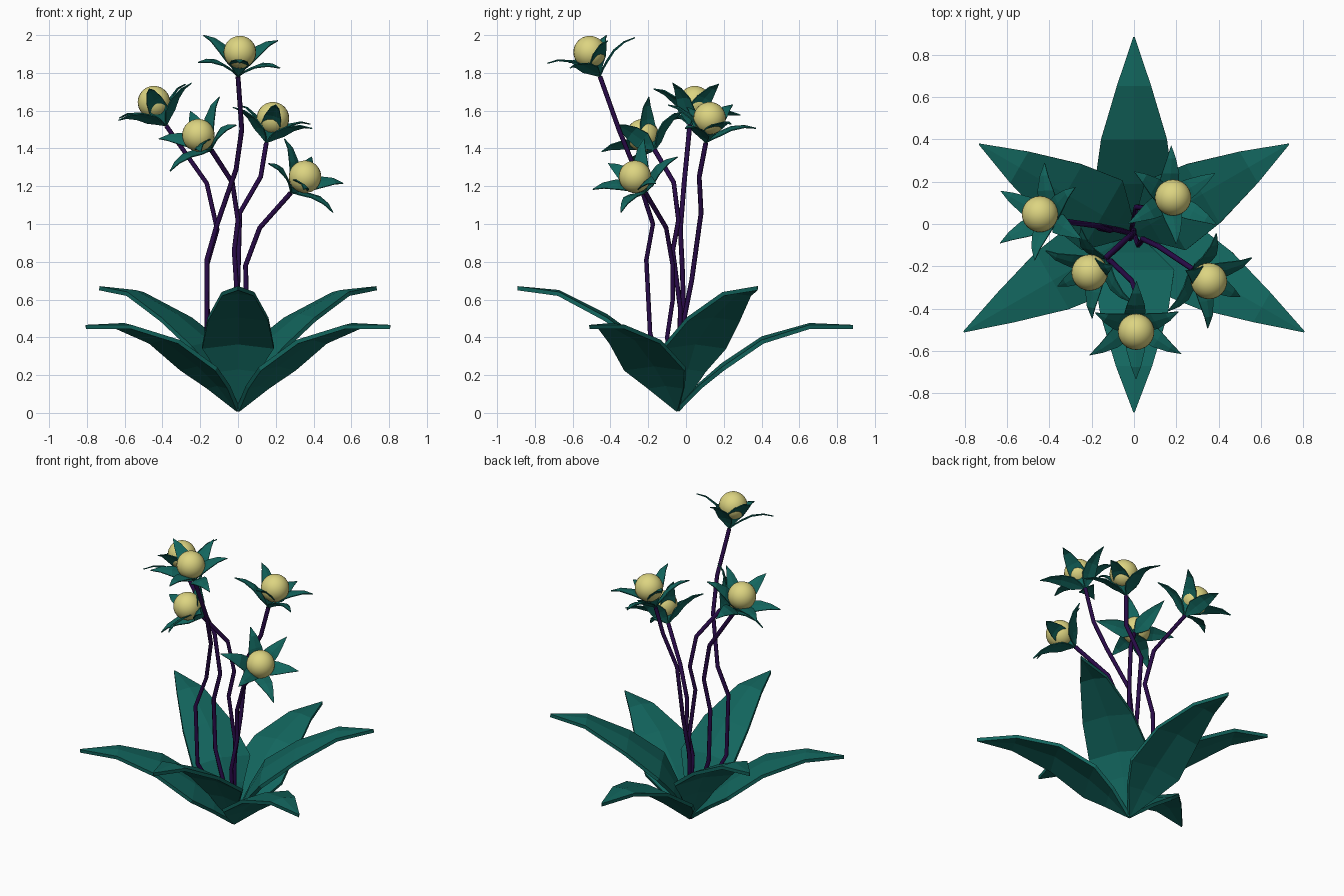
import bpy, bmesh
from math import radians
from mathutils import Vector, Matrix

cube = bpy.data.objects.get("Cube")
if cube:
    bpy.data.objects.remove(cube, do_unlink=True)


def material(name, rgb):
    mat = bpy.data.materials.new(name)
    mat.use_nodes = True
    mat.diffuse_color = (*rgb, 1)
    mat.node_tree.nodes["Principled BSDF"].inputs["Base Color"].default_value = (*rgb, 1)
    return mat


TEAL = material("teal_leaf", (0.006, 0.13, 0.11))
PURPLE = material("dark_purple_stem", (0.022, 0.003, 0.065))
YELLOW = material("pale_yellow_berry", (0.72, 0.66, 0.22))


def link(name, data):
    obj = bpy.data.objects.new(name, data)
    bpy.context.collection.objects.link(obj)
    return obj


# Leaf stations: distance out, half width, height
LOW = [(0, .004, 0), (.12, .11, .135), (.24, .185, .24), (.45, .155, .38),
       (.70, .08, .45), (.93, .002, .44)]
HIGH = [(0, .004, 0), (.10, .11, .22), (.18, .19, .355), (.38, .16, .50),
        (.63, .085, .625), (.847, .002, .645)]


def leaf_mesh(name, stations):
    """Folded strip with a raised midrib, pointing along +x."""
    bm = bmesh.new()
    rows = [[bm.verts.new((r, side * w, z - abs(side) * w * .12)) for side in (-1, 0, 1)]
            for r, w, z in stations]
    for a, b in zip(rows, rows[1:]):
        for i in range(2):
            bm.faces.new((a[i], b[i], b[i + 1], a[i + 1]))
    mesh = bpy.data.meshes.new(name)
    bm.to_mesh(mesh)
    bm.free()
    mesh.materials.append(TEAL)
    return mesh


LEAVES = [leaf_mesh("low_leaf", LOW), leaf_mesh("high_leaf", HIGH)]


def rosette(name, origin, axis, scale):
    """Six leaves around an axis, alternating high and low."""
    tilt = Vector((0, 0, 1)).rotation_difference(Vector(axis)).to_matrix().to_4x4()
    for i in range(6):
        obj = link(f"{name}_{i + 1}", LEAVES[i % 2])
        turn = Matrix.Rotation(radians(90 + 60 * i), 4, 'Z')
        obj.matrix_world = Matrix.Translation(origin) @ tilt @ turn @ Matrix.Scale(scale, 4)
        solid = obj.modifiers.new("thickness", 'SOLIDIFY')
        solid.thickness = .022
        solid.offset = 0


def stem(name, points):
    curve = bpy.data.curves.new(name, 'CURVE')
    curve.dimensions = '3D'
    curve.bevel_depth = .013
    curve.bevel_resolution = 1
    curve.use_fill_caps = True
    line = curve.splines.new('POLY')
    line.points.add(len(points) - 1)
    for p, co in zip(line.points, points):
        p.co = (*co, 1)
    curve.materials.append(PURPLE)
    link(name, curve)


def berry(name, centre):
    bm = bmesh.new()
    bmesh.ops.create_uvsphere(bm, u_segments=24, v_segments=16, radius=.086)
    for f in bm.faces:
        f.smooth = True
    mesh = bpy.data.meshes.new(name)
    bm.to_mesh(mesh)
    bm.free()
    mesh.materials.append(YELLOW)
    link(name, mesh).location = centre


# Large leaves at the ground
BASE = (0, -.045, .015)
rosette("base_leaf", BASE, (0, 0, 1), 1)

# Flowers: berry centre, then stem points from top to bottom
FLOWERS = {
    "tall": ((.01, -.51, 1.91), [(0, -.455, 1.78), (.02, -.355, 1.5), (-.01, -.27, 1.29),
             (-.11, -.175, 1.0), (-.165, -.21, .81), (-.165, -.19, .42)]),
    "right": ((-.445, .047, 1.645), [(-.38, .02, 1.52), (-.165, -.01, 1.215),
              (-.11, -.03, .97), (-.165, -.02, .78), (-.16, -.01, .45)]),
    "front": ((-.21, -.23, 1.47), [(-.14, -.165, 1.39), (-.03, -.065, 1.22),
              (0, -.04, 1.02), (-.02, -.07, .86), (0, -.03, .55)]),
    "back": ((.185, .125, 1.56), [(.15, .105, 1.43), (.12, .07, 1.25),
             (.01, .08, 1.06), (0, .03, .7), (-.01, -.02, .45)]),
    "left": ((.355, -.27, 1.25), [(.28, -.215, 1.165), (.115, -.105, .98),
             (.04, -.07, .78), (.045, -.07, .6), (.02, -.1, .4)]),
}
for name, (centre, points) in FLOWERS.items():
    stem(f"{name}_stem", points + [BASE])
    rosette(f"{name}_petal", points[0], Vector(centre) - Vector(points[0]), .27)
    berry(f"{name}_berry", centre)
